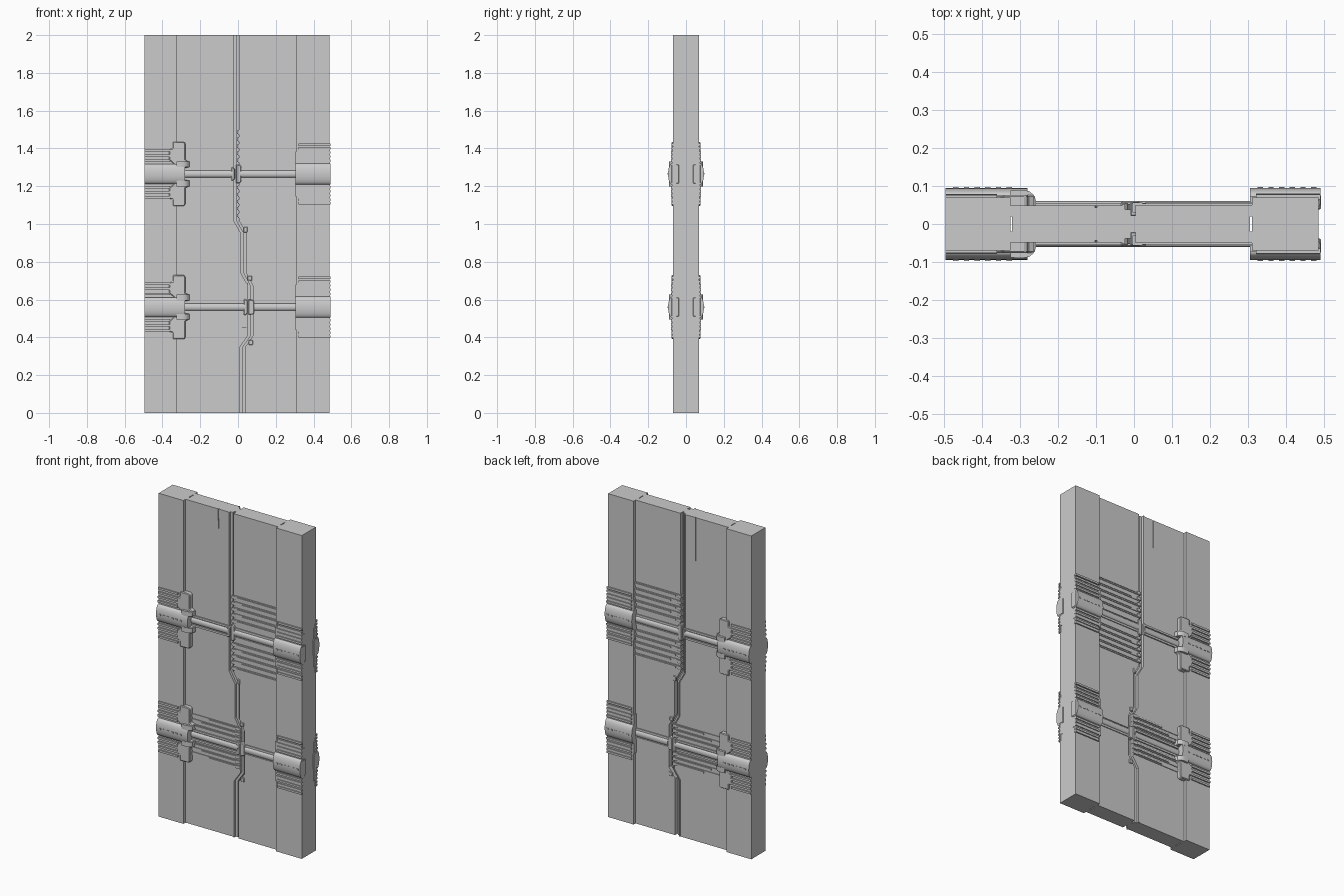
import bpy, bmesh, math

if "Cube" in bpy.data.objects:
    bpy.data.objects.remove(bpy.data.objects["Cube"])

UP, LOW = 1.265, 0.56          # heights of the two lock rows


def finish(name, bm, mirror, smooth, bevel):
    bmesh.ops.recalc_face_normals(bm, faces=bm.faces)
    me = bpy.data.meshes.new(name)
    bm.to_mesh(me)
    bm.free()
    ob = bpy.data.objects.new(name, me)
    bpy.context.collection.objects.link(ob)
    if smooth:
        bpy.ops.object.select_all(action='DESELECT')
        ob.select_set(True)
        bpy.context.view_layer.objects.active = ob
        bpy.ops.object.shade_smooth_by_angle(angle=math.radians(35))
    if bevel:
        m = ob.modifiers.new("bevel", 'BEVEL')
        m.width, m.segments, m.limit_method = bevel, 1, 'ANGLE'
    if mirror:
        m = ob.modifiers.new("both_sides", 'MIRROR')
        m.use_axis = (False, True, False)
        m.use_mirror_merge = False
    return ob


def prism(name, pts, axis, a, b, mirror=True, smooth=False, bevel=0):
    """Extrude a 2D outline along an axis: x takes (y,z), y takes (x,z), z takes (x,y)."""
    put = {'x': lambda p, t: (t, p[0], p[1]),
           'y': lambda p, t: (p[0], t, p[1]),
           'z': lambda p, t: (p[0], p[1], t)}[axis]
    bm = bmesh.new()
    lo = [bm.verts.new(put(p, a)) for p in pts]
    hi = [bm.verts.new(put(p, b)) for p in pts]
    bm.faces.new(lo)
    bm.faces.new(hi[::-1])
    n = len(pts)
    for i in range(n):
        bm.faces.new((lo[i], lo[(i + 1) % n], hi[(i + 1) % n], hi[i]))
    return finish(name, bm, mirror, smooth, bevel)


def boxes(name, items, mirror=True, bevel=0):
    """One object from many boxes given as (x0,x1,y0,y1,z0,z1)."""
    bm = bmesh.new()
    for x0, x1, y0, y1, z0, z1 in items:
        vs = bmesh.ops.create_cube(bm, size=1)['verts']
        for v in vs:
            v.co = ((x0 + x1) / 2 + v.co.x * (x1 - x0),
                    (y0 + y1) / 2 + v.co.y * (y1 - y0),
                    (z0 + z1) / 2 + v.co.z * (z1 - z0))
    return finish(name, bm, mirror, False, bevel)


def arc(zc, half, base, top, n=12):
    """Half-round (y,z) section resting on depth 'base'."""
    a = [math.pi * i / n - math.pi / 2 for i in range(n + 1)]
    return [(0.05, zc - half)] + [(base + (top - base) * math.cos(t), zc + half * math.sin(t))
                                  for t in a] + [(0.05, zc + half)]


# Door frame posts
boxes("left_post", [(-0.495, -0.325, -0.069, 0.069, 0, 2)], mirror=False)
boxes("right_post", [(0.31, 0.485, -0.069, 0.069, 0, 2)], mirror=False)

# Stepped seam between the leaves, given by its left edge
seam = [(-0.03, 2), (-0.03, 1.02), (0.01, 0.95), (0.01, 0.74), (0.047, 0.67),
        (0.047, 0.41), (0.005, 0.35), (0.005, 0)]


def shifted(d):
    return [(x + d, z) for x, z in seam]


# Door core, leaves and the sealing bead in the groove
boxes("door_core", [(-0.32, 0.305, -0.022, 0.022, 0, 2)], mirror=False)
prism("left_leaf", [(-0.325, 0), (-0.325, 2), (-0.102, 2), (-0.1, 1.68), (-0.097, 2)] + seam,
      'y', 0.02, 0.048)
prism("right_leaf", [(0.31, 0), (0.31, 2)] + shifted(0.034), 'y', 0.02, 0.05)
prism("seam_bead", shifted(0.006) + shifted(0.022)[::-1], 'y', 0.02, 0.038)
prism("seam_trim", shifted(-0.001) + shifted(0.006)[::-1], 'y', 0.02, 0.053)
boxes("leaf_scar", [(-0.106, -0.093, 0.02, 0.043, 1.67, 2)])

for row, zc in (("upper", UP), ("lower", LOW)):
    # Left lock housing: half-round barrel, fins, winged bracket and jaws
    prism(row + "_left_barrel", arc(zc, 0.052, 0.074, 0.094), 'x', -0.495, -0.28, smooth=True)
    boxes(row + "_left_fins", [(-0.495, -0.36, 0.065, 0.079 - 0.03 * (k - 0.06),
                               zc + s * k - 0.006, zc + s * k + 0.006)
                              for s in (-1, 1) for k in (0.07, 0.097, 0.124, 0.15)])
    for s, side in ((1, "top"), (-1, "bottom")):
        prism(f"{row}_bracket_{side}_wing",
              [(-0.325, zc + s * 0.04), (-0.365, zc + s * 0.075), (-0.365, zc + s * 0.13),
               (-0.345, zc + s * 0.135), (-0.345, zc + s * 0.17), (-0.285, zc + s * 0.17),
               (-0.278, zc + s * 0.16), (-0.278, zc + s * 0.075), (-0.26, zc + s * 0.065),
               (-0.26, zc + s * 0.035), (-0.29, zc + s * 0.03)],
              'y', 0.04, 0.076, bevel=0.004)
        z0, z1 = sorted((zc + s * 0.036, zc + s * 0.066))
        prism(f"{row}_bracket_{side}_jaw",
              [(-0.325, 0.045), (-0.325, 0.088), (-0.293, 0.09), (-0.275, 0.086),
               (-0.263, 0.076), (-0.257, 0.06), (-0.257, 0.045)], 'z', z0, z1, smooth=True)

    # Right lock housing: backing plate, fins, barrel and hooked end plate
    boxes(row + "_right_plate", [(0.305, 0.488, 0.045, 0.073, zc - 0.12, zc + 0.12),
                                (0.32, 0.488, 0.06, 0.072, zc - 0.16, zc + 0.14)])
    boxes(row + "_right_fins", [(0.32, 0.49, 0.065, 0.08 - 0.03 * (k - 0.06),
                                zc + s * k - 0.006, zc + s * k + 0.006)
                               for s in (-1, 1) for k in (0.07, 0.092, 0.114, 0.136, 0.155)])
    prism(row + "_right_barrel", arc(zc, 0.056, 0.074, 0.095), 'x', 0.305, 0.49, smooth=True)
    boxes(row + "_end_hook", [(0.48, 0.491, 0.038, 0.078, zc - 0.05, zc + 0.05)], bevel=0.003)

    # Small ridge studs along both barrels
    boxes(row + "_barrel_studs", [(x + i * 0.028, x + i * 0.028 + 0.014, 0.09, 0.097,
                                  zc - 0.004, zc + 0.004)
                                 for x in (-0.475, 0.325) for i in range(6)])


def bolt_rod(name, x0, x1, zc):
    """Round bolt between two flat guide rails."""
    prism(name, arc(zc, 0.018, 0.05, 0.06, 8), 'x', x0, x1, smooth=True)
    boxes(name + "_rails", [(x0, x1, 0.044, 0.055, zc + s * 0.028 - 0.006, zc + s * 0.028 + 0.006)
                            for s in (-1, 1)])


def seam_cap(name, x0, x1, zc, half):
    c = 0.01
    prism(name, [(x0, zc - half), (x1 - c, zc - half), (x1, zc - half + c), (x1, zc + half - c),
                 (x1 - c, zc + half), (x0, zc + half)], 'y', 0.02, 0.058, bevel=0.004)


# Bolt rods crossing the plain side of each row
bolt_rod("upper_bolt", -0.3, -0.03, UP)
seam_cap("upper_bolt_cap", -0.036, -0.016, UP, 0.036)
bolt_rod("lower_bolt", 0.085, 0.31, LOW)
seam_cap("lower_bolt_cap", 0.053, 0.087, LOW, 0.04)

# Receiver with wide louvres on the right leaf
louvres = []
for s in (-1, 1):
    for i in range(5):
        z = UP + s * (0.072 + i * 0.037)
        louvres += [(0.0, 0.31, 0.045, 0.054, z - 0.012, z + 0.012),
                    (0.03 + 0.035 * (i % 2), 0.31, 0.05, 0.058, z - 0.005, z + 0.005),
                    (-0.004, 0.022, 0.03, 0.057, z - 0.009, z + 0.009)]
boxes("upper_louvres", louvres)
bolt_rod("upper_receiver", 0.01, 0.31, UP)
seam_cap("upper_receiver_cap", -0.01, 0.018, UP, 0.05)

# Receiver with narrow louvres on the left leaf
slats = []
for s in (-1, 1):
    for i in range(3):
        z = LOW + s * (0.056 + i * 0.031)
        slats += [(-0.29, 0.045, 0.042, 0.052, z - 0.011, z + 0.011),
                  (-0.26 + 0.05 * i, 0.03, 0.048, 0.057, z - 0.005, z + 0.005),
                  (0.02, 0.054, 0.03, 0.056, z - 0.009, z + 0.009)]
boxes("lower_louvres", slats)
bolt_rod("lower_receiver", -0.3, 0.04, LOW)
seam_cap("lower_receiver_cap", 0.03, 0.052, LOW, 0.042)

# Small latch nubs beside the seam bends
boxes("seam_nubs", [(0.03, 0.05, 0.045, 0.055, 0.955, 0.985), (0.055, 0.08, 0.045, 0.055, 0.36, 0.385),
                    (0.05, 0.075, 0.045, 0.055, 0.7, 0.725)], bevel=0.003)
